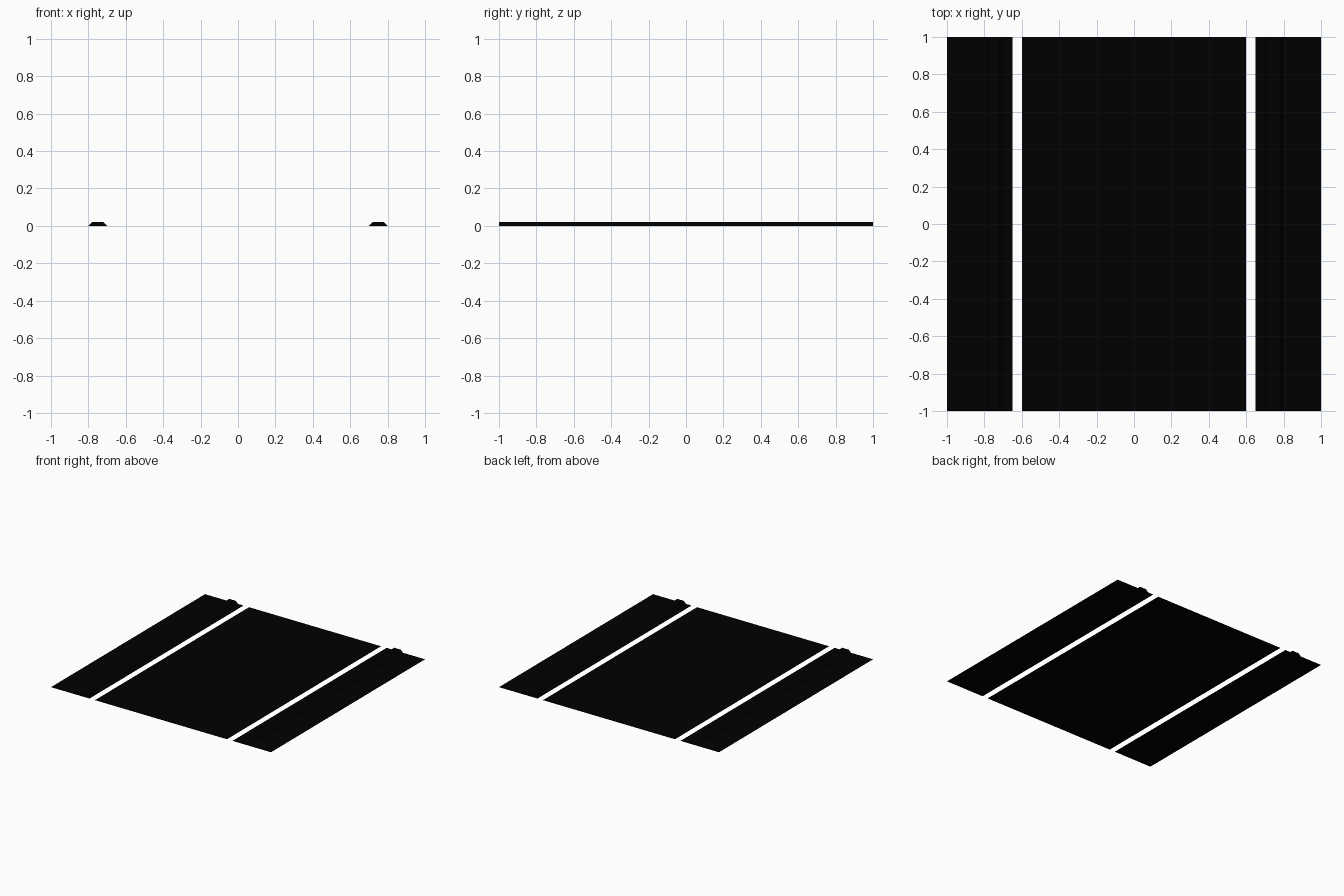
import bpy, bmesh

if "Cube" in bpy.data.objects:
    bpy.data.objects.remove(bpy.data.objects["Cube"])


def material(name, rgb):
    m = bpy.data.materials.new(name)
    m.diffuse_color = (*rgb, 1.0)
    m.use_nodes = True
    m.node_tree.nodes["Principled BSDF"].inputs["Base Color"].default_value = m.diffuse_color
    return m


ASPHALT = material("black_asphalt", (0.0, 0.0, 0.0))


def strip(name, profile, mat, closed=False):
    """Sweep an (x, z) profile along y; closed adds end caps for a solid bar."""
    bm = bmesh.new()
    front = [bm.verts.new((x, -1, z)) for x, z in profile]
    back = [bm.verts.new((x, 1, z)) for x, z in profile]
    n = len(profile)
    for i in range(n if closed else n - 1):
        j = (i + 1) % n
        bm.faces.new((front[i], front[j], back[j], back[i]))
    if closed:
        bm.faces.new(front)
        bm.faces.new(back)
        bmesh.ops.recalc_face_normals(bm, faces=bm.faces)
    else:
        # flat sheets face up
        bm.normal_update()
        for f in bm.faces:
            if f.normal.z < 0:
                f.normal_flip()
    me = bpy.data.meshes.new(name)
    bm.to_mesh(me)
    bm.free()
    me.materials.append(mat)
    ob = bpy.data.objects.new(name, me)
    bpy.context.collection.objects.link(ob)
    return ob


# Main carriageway
strip("road_surface", [(-0.6, 0), (0.6, 0)], ASPHALT)

# Separate shoulders, each with a raised ridge, beyond an open gap on both sides
for side, s in (("left", -1), ("right", 1)):
    for part, a, b in (("inner", 0.65, 0.7), ("outer", 0.8, 1.0)):
        strip(f"{side}_{part}_shoulder", [(s * a, 0), (s * b, 0)], ASPHALT)
    ridge = [(0.7, 0), (0.72, 0.02), (0.78, 0.02), (0.8, 0)]
    strip(side + "_ridge", [(s * x, z) for x, z in ridge], ASPHALT, closed=True)
